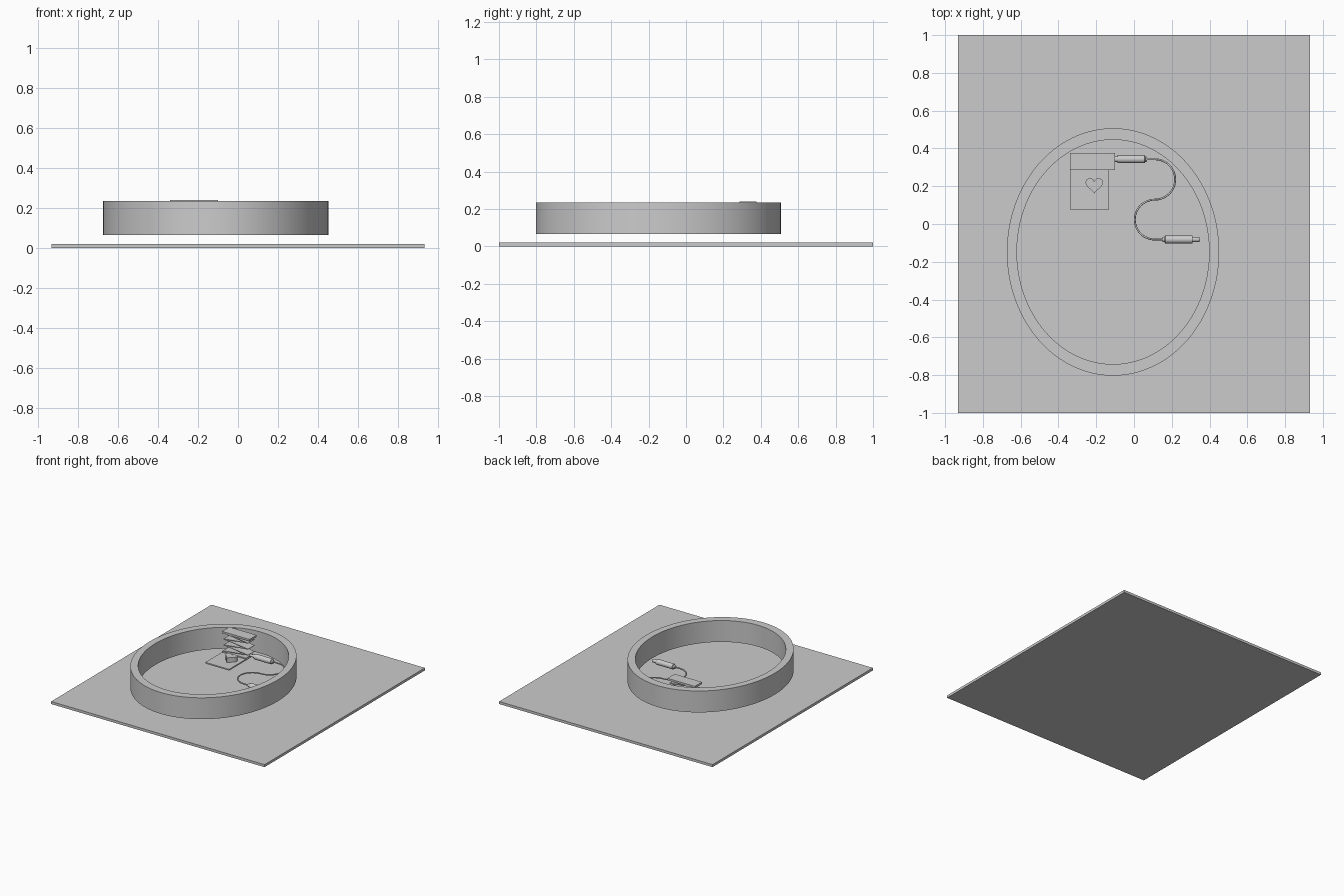
import bpy, bmesh, math
from mathutils import Vector

if "Cube" in bpy.data.objects:
    bpy.data.objects.remove(bpy.data.objects["Cube"])

grey = bpy.data.materials.new("plain_grey")
grey.diffuse_color = (0.6, 0.6, 0.6, 1)
grey.use_nodes = True
grey.node_tree.nodes["Principled BSDF"].inputs["Base Color"].default_value = grey.diffuse_color
FLOOR = 0.066          # underside of everything that floats above the sheet


def finish(name, bm, smooth=False):
    bmesh.ops.recalc_face_normals(bm, faces=bm.faces)
    mesh = bpy.data.meshes.new(name)
    bm.to_mesh(mesh)
    bm.free()
    obj = bpy.data.objects.new(name, mesh)
    bpy.context.collection.objects.link(obj)
    mesh.materials.append(grey)
    if smooth:
        bpy.ops.object.select_all(action='DESELECT')
        obj.select_set(True)
        bpy.context.view_layer.objects.active = obj
        bpy.ops.object.shade_smooth_by_angle(angle=math.radians(35))
    return obj


def prism(name, outline, offset, smooth=False):
    """Extrude a closed 3D outline along an offset."""
    bm = bmesh.new()
    face = bm.faces.new([bm.verts.new(p) for p in outline])
    new = bmesh.ops.extrude_face_region(bm, geom=[face])["geom"]
    bmesh.ops.translate(bm, vec=offset,
                        verts=[g for g in new if isinstance(g, bmesh.types.BMVert)])
    if face.is_valid and len(bm.faces) == len(outline) + 1:
        bm.faces.new([v for v in face.verts])
    return finish(name, bm, smooth)


def box(name, x0, x1, y0, y1, z0, z1):
    bm = bmesh.new()
    bmesh.ops.create_cube(bm, size=1)
    for v in bm.verts:
        v.co = ((x0, x1)[v.co.x > 0], (y0, y1)[v.co.y > 0], (z0, z1)[v.co.z > 0])
    return finish(name, bm)


def lathe_x(name, profile, y, z, sides=32):
    """Closed round part along x from (x, radius) pairs."""
    bm = bmesh.new()
    rings = []
    for x, r in profile:
        rings.append([bm.verts.new((x, y + r * math.cos(a), z + r * math.sin(a)))
                      for a in (math.tau * i / sides for i in range(sides))])
    for a, b in zip(rings, rings[1:]):
        for i in range(sides):
            j = (i + 1) % sides
            bm.faces.new((a[i], a[j], b[j], b[i]))
    bm.faces.new(rings[0])
    bm.faces.new(rings[-1])
    return finish(name, bm, True)


# Flat sheet
box("base_sheet", -0.932, 0.932, -1, 1, 0, 0.02)

# Oval wall, open top and bottom
bm = bmesh.new()
N = 128
section = [(0.562, 0.655, FLOOR), (0.562, 0.655, 0.235),
           (0.509, 0.594, 0.235), (0.509, 0.594, FLOOR)]
loops = [[bm.verts.new((-0.111 + rx * math.cos(math.tau * i / N),
                        -0.148 + ry * math.sin(math.tau * i / N), z))
          for i in range(N)] for rx, ry, z in section]
for k in range(4):
    a, b = loops[k], loops[(k + 1) % 4]
    for i in range(N):
        j = (i + 1) % N
        bm.faces.new((a[i], a[j], b[j], b[i]))
finish("oval_wall", bm, True)

# Plate carrying the heart button
box("button_plate", -0.34, -0.132, 0.078, 0.29, FLOOR, 0.076)

# Heart button
heart = []
for i in range(48):
    t = math.tau * i / 48
    hx = 16 * math.sin(t) ** 3
    hy = 13 * math.cos(t) - 5 * math.cos(2 * t) - 2 * math.cos(3 * t) - math.cos(4 * t)
    heart.append((-0.21 + hx * 0.0029, 0.208 + hy * 0.0029, 0.07))
prism("heart_button", heart, Vector((0, 0, 0.043)), True)

# Folded strip rising to the top plate
folds = 6
path = [(-0.33 if i % 2 == 0 else -0.115, 0.085 + 0.141 * i / folds)
        for i in range(folds + 1)]
for i, ((xa, za), (xb, zb)) in enumerate(zip(path, path[1:])):
    prism("fold_%d" % (i + 1),
          [(xa, 0.29, za), (xb, 0.29, zb), (xb, 0.29, zb + 0.004), (xa, 0.29, za + 0.004)],
          Vector((0, 0.08, 0)))
box("top_plate", -0.34, -0.101, 0.286, 0.376, 0.226, 0.241)
box("lower_plate", -0.34, -0.132, 0.286, 0.376, FLOOR, 0.085)

# Two plugs at the cable ends
CZ = 0.087
lathe_x("upper_plug", [(-0.135, 0.010), (-0.10, 0.010), (-0.10, 0.015), (-0.088, 0.015),
                       (-0.088, 0.021), (0.056, 0.021), (0.06, 0.015), (0.07, 0.012)],
        0.343, CZ)
lathe_x("lower_plug", [(0.15, 0.012), (0.162, 0.015), (0.166, 0.021), (0.31, 0.021),
                       (0.31, 0.013), (0.342, 0.013), (0.35, 0.009)],
        -0.082, CZ)

# S-shaped cable
pts = [(0.06, 0.343)]
for i in range(25):
    a = math.radians(90 - 180 * i / 24)
    pts.append((0.11 + 0.108 * math.cos(a), 0.236 + 0.107 * math.sin(a)))
for i in range(1, 25):
    a = math.radians(90 + 180 * i / 24)
    pts.append((0.11 + 0.106 * math.cos(a), 0.0235 + 0.1055 * math.sin(a)))
pts.append((0.16, -0.082))
bm = bmesh.new()
S = 12
rings = []
for i, p in enumerate(pts):
    d = (Vector(pts[min(i + 1, len(pts) - 1)]) - Vector(pts[max(i - 1, 0)])).normalized()
    rings.append([bm.verts.new((p[0] - d.y * 0.005 * math.cos(a),
                                p[1] + d.x * 0.005 * math.cos(a),
                                CZ + 0.005 * math.sin(a)))
                  for a in (math.tau * k / S for k in range(S))])
for a, b in zip(rings, rings[1:]):
    for k in range(S):
        j = (k + 1) % S
        bm.faces.new((a[k], a[j], b[j], b[k]))
bm.faces.new(rings[0])
bm.faces.new(rings[-1])
finish("cable", bm, True)
